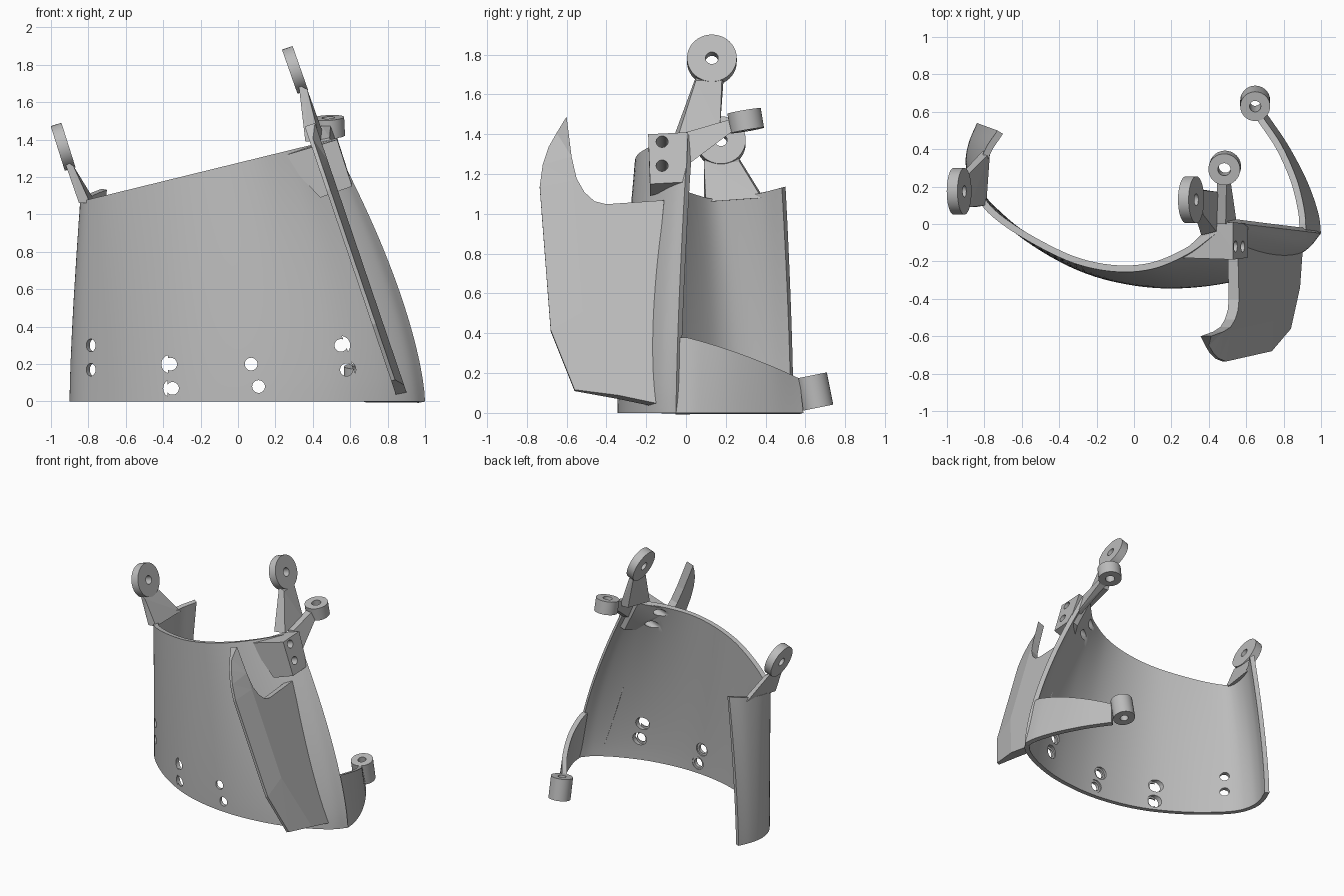
import bpy, bmesh, math
from mathutils import Vector

cube = bpy.data.objects.get("Cube")
if cube:
    bpy.data.objects.remove(cube, do_unlink=True)

grey = bpy.data.materials.new("plain_grey")
grey.use_nodes = True
grey.diffuse_color = (0.5, 0.5, 0.5, 1)
grey.node_tree.nodes["Principled BSDF"].inputs["Base Color"].default_value = (0.5, 0.5, 0.5, 1)


def make(name, bm, fix=True):
    if fix:
        bmesh.ops.recalc_face_normals(bm, faces=bm.faces[:])
    mesh = bpy.data.meshes.new(name)
    bm.to_mesh(mesh)
    bm.free()
    mesh.materials.append(grey)
    ob = bpy.data.objects.new(name, mesh)
    bpy.context.collection.objects.link(ob)
    return ob


def activate(ob):
    bpy.ops.object.select_all(action='DESELECT')
    ob.select_set(True)
    bpy.context.view_layer.objects.active = ob


def smooth(ob):
    activate(ob)
    bpy.ops.object.shade_smooth_by_angle(angle=math.radians(32))


def apply_modifiers(ob):
    activate(ob)
    for m in list(ob.modifiers):
        bpy.ops.object.modifier_apply(modifier=m.name)


def spline(points, steps):
    """Smooth curve through the points."""
    p = [Vector(q) for q in points]
    p = [2 * p[0] - p[1]] + p + [2 * p[-1] - p[-2]]
    out = []
    for a, b, c, d in zip(p, p[1:], p[2:], p[3:]):
        for k in range(steps):
            t = k / steps
            out.append(0.5 * (2 * b + (c - a) * t + (2 * a - 5 * b + 4 * c - d) * t ** 2
                              + (3 * b - a - 3 * c + d) * t ** 3))
    return out + [p[-2]]


def sheet(name, low, high, top_z, power, rows, thickness):
    """Curved wall between a low and a high plan curve."""
    bm = bmesh.new()
    grid = []
    for r in range(rows + 1):
        t = r / rows
        line = []
        for a, b in zip(low, high):
            q = a.lerp(b, t ** power)
            line.append(bm.verts.new((q.x, q.y, t * top_z(b))))
        grid.append(line)
    for r in range(rows):
        for i in range(len(low) - 1):
            bm.faces.new((grid[r][i], grid[r][i + 1], grid[r + 1][i + 1], grid[r + 1][i]))
    ob = make(name, bm, fix=False)
    solid = ob.modifiers.new("thickness", 'SOLIDIFY')
    solid.thickness = thickness
    solid.offset = -1
    apply_modifiers(ob)
    return ob


def hull(name, points):
    bm = bmesh.new()
    for p in points:
        bm.verts.new(p)
    bmesh.ops.convex_hull(bm, input=bm.verts[:])
    loose = [v for v in bm.verts if not v.link_faces]
    bmesh.ops.delete(bm, geom=loose, context='VERTS')
    bmesh.ops.dissolve_limit(bm, angle_limit=0.03, verts=bm.verts[:], edges=bm.edges[:])
    return make(name, bm)


def lug(name, centre, axis, radius, hole, depth, n=40):
    """Thick ring with its hole along the axis."""
    bm = bmesh.new()
    rot = Vector((0, 0, 1)).rotation_difference(Vector(axis).normalized())
    loops = []
    for r, h in ((radius, -1), (radius, 1), (hole, 1), (hole, -1)):
        loops.append([bm.verts.new(Vector(centre) + rot @ Vector(
            (r * math.cos(math.tau * i / n), r * math.sin(math.tau * i / n), h * depth / 2)))
            for i in range(n)])
    for a, b in zip(loops, loops[1:] + loops[:1]):
        for i in range(n):
            j = (i + 1) % n
            bm.faces.new((a[i], a[j], b[j], b[i]))
    smooth(make(name, bm))


def drill(targets, centre, axis, radius, length):
    bpy.ops.mesh.primitive_cylinder_add(vertices=28, radius=radius, depth=length, location=centre)
    cutter = bpy.context.object
    cutter.name = "hole_cutter"
    cutter.hide_render = True
    cutter.rotation_mode = 'QUATERNION'
    cutter.rotation_quaternion = Vector((0, 0, 1)).rotation_difference(Vector(axis).normalized())
    for ob in targets:
        m = ob.modifiers.new("hole", 'BOOLEAN')
        m.operation = 'DIFFERENCE'
        m.solver = 'EXACT'
        m.object = cutter
        apply_modifiers(ob)
    bpy.data.objects.remove(cutter, do_unlink=True)


# Main curved shell, flaring toward the bottom of its left side
low = spline([(-.84, .54), (-.885, .43), (-.9, .32), (-.87, .2), (-.78, .08), (-.58, -.09),
              (-.33, -.235), (-.08, -.315), (.2, -.345), (.5, -.315), (.75, -.235),
              (.92, -.14), (1, -.05)], 6)
high = spline([(-.73, .5), (-.8, .39), (-.84, .25), (-.83, .13), (-.74, .025), (-.55, -.1),
               (-.32, -.21), (-.1, -.255), (.1, -.24), (.28, -.165), (.4, -.08),
               (.46, -.03), (.5, .01)], 6)
shell = sheet("shell", low, high,
              lambda q: 1.07 + .245 * (q.x + .84) + .1 * max(0, q.y - .1), 1.5, 24, .035)

# Wedge block on the upper corner of the shell
block = hull("bolt_block", [(.53, .01, 1.41), (.53, -.19, 1.4), (.23, -.18, 1.31), (.42, 0, 1.38),
                            (.61, 0, 1.16), (.61, -.18, 1.15), (.44, -.18, 1.09),
                            (.37, -.17, 1.17), (.54, 0, 1.14)])

# Counterbored bolt holes along the lower edge, plain ones through the block
for x, y, z in ((-.36, -.23, .2), (-.35, -.23, .07), (.07, -.33, .2), (.11, -.33, .08),
                (.55, -.29, .3), (.58, -.29, .17)):
    drill([shell], (x, y, z), (0, 1, 0), .034, .3)
    drill([shell], (x, y + .118, z), (0, 1, 0), .05, .2)
for z in (.3, .17):
    drill([shell], (-.79, .08, z), (.5, .86, 0), .034, .16)
for x, z in ((.54, 1.36), (.58, 1.24)):
    drill([shell, block], (x - .1, -.12, z - .03), (.95, 0, .3), .03, .5)
smooth(shell)
smooth(block)

# Bladed fin: flat plate with a chamfered front, leaning with the shell
front = [(-.6, 1.48), (-.65, 1.41), (-.69, 1.34), (-.72, 1.25), (-.735, 1.14),
         (-.68, .42), (-.56, .12), (-.34, .08)]
rear = [(-.15, .04), (-.16, .3), (-.145, .7), (-.11, 1.06), (-.4, 1.04), (-.46, 1.055),
        (-.51, 1.1), (-.55, 1.17), (-.575, 1.28)]
crease = [(-.52, .5), (-.57, 1.16)]
bm = bmesh.new()


def fin_vert(p, offset):
    return bm.verts.new((.397 + (1.45 - p[1]) * .34 + offset, p[0], p[1] + offset * .34))


inner = [fin_vert(p, -.03) for p in front + rear]
outer = [fin_vert(p, -.01 if 0 < i < len(front) - 1 else .025) for i, p in enumerate(front + rear)]
ridge = [fin_vert(p, .025) for p in crease]
n = len(front)
bm.faces.new(inner)
bm.faces.new(outer[:n] + ridge + [outer[-1]])
bm.faces.new(outer[n - 1:] + ridge[::-1])
for i in range(len(inner)):
    j = (i + 1) % len(inner)
    bm.faces.new((inner[i], inner[j], outer[j], outer[i]))
bmesh.ops.recalc_face_normals(bm, faces=bm.faces[:])
bmesh.ops.triangulate(bm, faces=[f for f in bm.faces if len(f.verts) > 4])
make("fin", bm)

# Tall lugs with tapered arms on both upper corners
lug("tall_lug", (.305, .13, 1.773), (.94, 0, .33), .125, .032, .06)
hull("tall_arm", [(.325, .05, 1.69), (.325, .19, 1.69), (.37, .05, 1.67), (.37, .18, 1.67),
                  (.36, -.06, 1.39), (.44, -.04, 1.39), (.39, .17, 1.42), (.46, .17, 1.42)])
lug("side_lug", (-.935, .175, 1.362), (.95, 0, .3), .125, .032, .06)
hull("side_arm", [(-.93, .1, 1.29), (-.93, .26, 1.29), (-.88, .09, 1.26), (-.88, .27, 1.26),
                  (-.85, .09, 1.06), (-.79, .1, 1.06), (-.81, .39, 1.08), (-.77, .38, 1.08)])

# Small upright lug behind the block
lug("rear_lug", (.485, .3, 1.468), (-.05, -.17, 1), .085, .034, .1)
hull("rear_arm", [(.44, 0, 1.4), (.49, 0, 1.41), (.51, -.01, 1.24), (.55, 0, 1.24),
                  (.455, .24, 1.42), (.515, .24, 1.42), (.445, .24, 1.48), (.495, .24, 1.48)])

# Curved lower arm and its lug
arm_low = spline([(1, -.05), (.985, .06), (.925, .23), (.825, .42), (.71, .59)], 8)
arm_high = spline([(.92, -.03), (.91, .08), (.87, .24), (.79, .42), (.69, .57)], 8)
lower_arm = sheet("lower_arm", arm_low, arm_high,
                  lambda q: .38 - .25 * max(0, q.y) - .2 * max(0, q.y) ** 2, 1, 6, .035)
smooth(lower_arm)
lug("lower_lug", (.648, .645, .107), (0, -.2, 1), .08, .03, .165)
